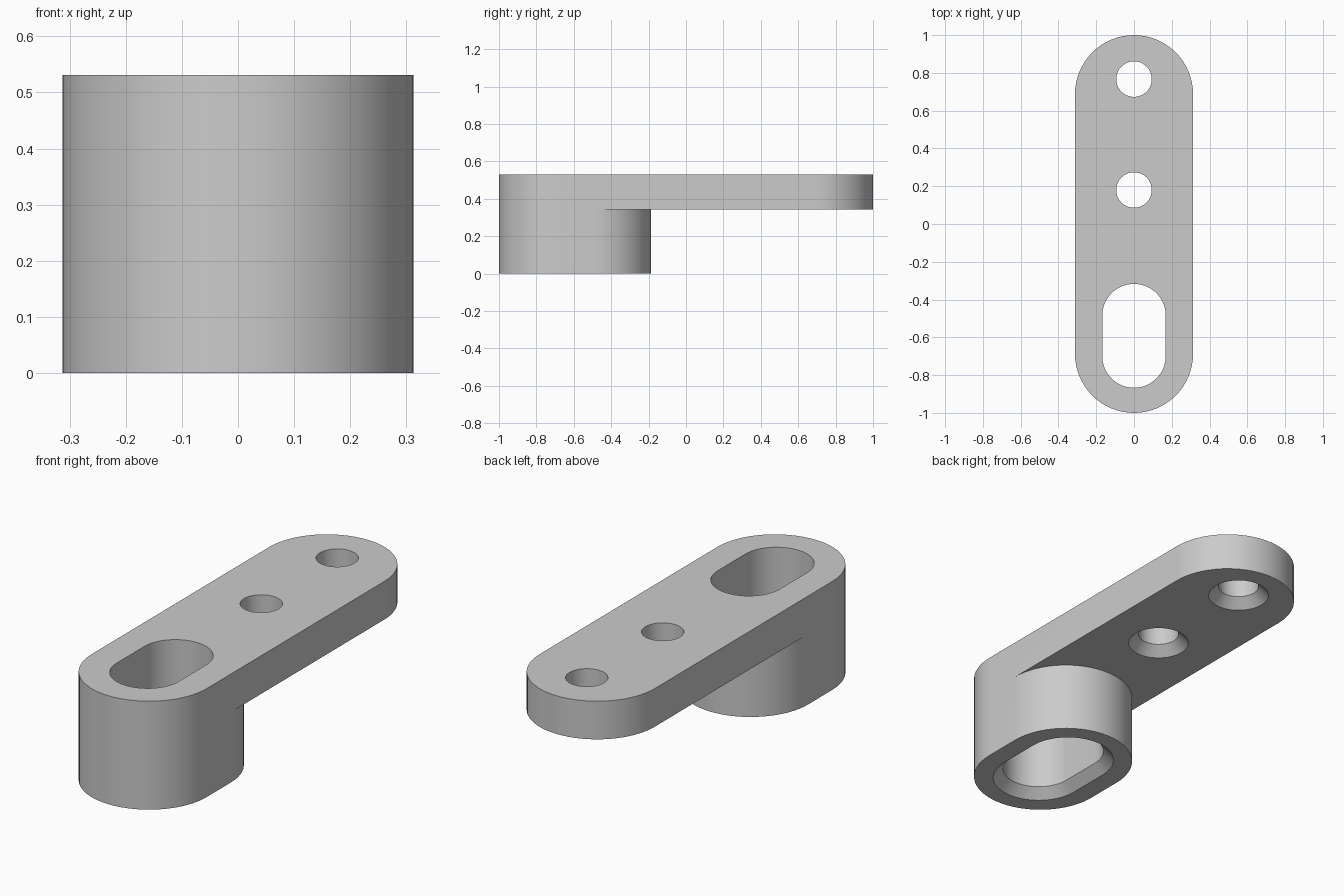
import bpy
import bmesh
from math import sin, cos, pi, radians

cube = bpy.data.objects.get("Cube")
if cube:
    bpy.data.objects.remove(cube, do_unlink=True)

# Main dimensions
HALF_WIDTH = 0.3125
TOP, UNDERSIDE = 0.531, 0.344
FRONT_Y, BOSS_Y, BACK_Y = -0.6875, -0.5, 0.6875   # centres of the rounded ends
SLOT_Y, SLOT_HALF, SLOT_R = -0.592, 0.107, 0.168
HOLE_R, CHAMFER = 0.094, 0.047
SEGMENTS = 32

bm = bmesh.new()


def outline(r, y_front, y_back):
    """Points of a rounded slot shape along y, or a circle if both ends agree."""
    points = []
    for start, y in ((0, y_back), (pi, y_front)):
        for i in range(SEGMENTS + 1):
            a = start + pi * i / SEGMENTS
            points.append((r * cos(a), y + r * sin(a)))
    return points


def wall(sections):
    """Skin a stack of (outline, z) rings."""
    rings = [[bm.verts.new((x, y, z)) for x, y in pts] for pts, z in sections]
    for low, high in zip(rings, rings[1:]):
        for i in range(len(low)):
            j = (i + 1) % len(low)
            bm.faces.new((low[i], low[j], high[j], high[i]))


def chamfered_opening(r, y_front, y_back, z):
    """Through opening with a chamfer around its lower rim."""
    inner = outline(r, y_front, y_back)
    wall([(outline(r + CHAMFER, y_front, y_back), z), (inner, z + CHAMFER), (inner, TOP)])


# Boss wall, then arm wall (split at the boss tangent so the two share edges)
wall([(outline(HALF_WIDTH, FRONT_Y, BOSS_Y), z) for z in (0, UNDERSIDE)])
arm = outline(HALF_WIDTH, FRONT_Y, BACK_Y)
middle = SEGMENTS + 1
arm = arm[:middle] + [(-HALF_WIDTH, BOSS_Y)] + arm[middle:] + [(HALF_WIDTH, BOSS_Y)]
wall([(arm, z) for z in (UNDERSIDE, TOP)])

# Slot through the boss and two countersunk holes through the arm
chamfered_opening(SLOT_R, SLOT_Y - SLOT_HALF, SLOT_Y + SLOT_HALF, 0)
for y in (0.18, 0.767):
    chamfered_opening(HOLE_R, y, y, UNDERSIDE)
bmesh.ops.remove_doubles(bm, verts=bm.verts[:], dist=0.0001)

# Flat faces: boss rim, arm underside and top, filled between the open edges
for z, up in ((0, -1), (UNDERSIDE, -1), (TOP, 1)):
    rim = [e for e in bm.edges if e.is_boundary
           and all(abs(v.co.z - z) < 0.001 for v in e.verts)]
    bmesh.ops.triangle_fill(bm, edges=rim, use_beauty=True, normal=(0, 0, up))
bmesh.ops.recalc_face_normals(bm, faces=bm.faces[:])

mesh = bpy.data.meshes.new("offset_arm_with_boss")
bm.to_mesh(mesh)
bm.free()
part = bpy.data.objects.new("offset_arm_with_boss", mesh)
bpy.context.collection.objects.link(part)

# Plain grey
grey = bpy.data.materials.new("plain_grey")
grey.use_nodes = True
colour = (0.6, 0.6, 0.6, 1)
grey.diffuse_color = colour
grey.node_tree.nodes["Principled BSDF"].inputs["Base Color"].default_value = colour
mesh.materials.append(grey)

# Smooth round walls, crisp rims
bpy.ops.object.select_all(action="DESELECT")
part.select_set(True)
bpy.context.view_layer.objects.active = part
bpy.ops.object.shade_smooth_by_angle(angle=radians(30))
